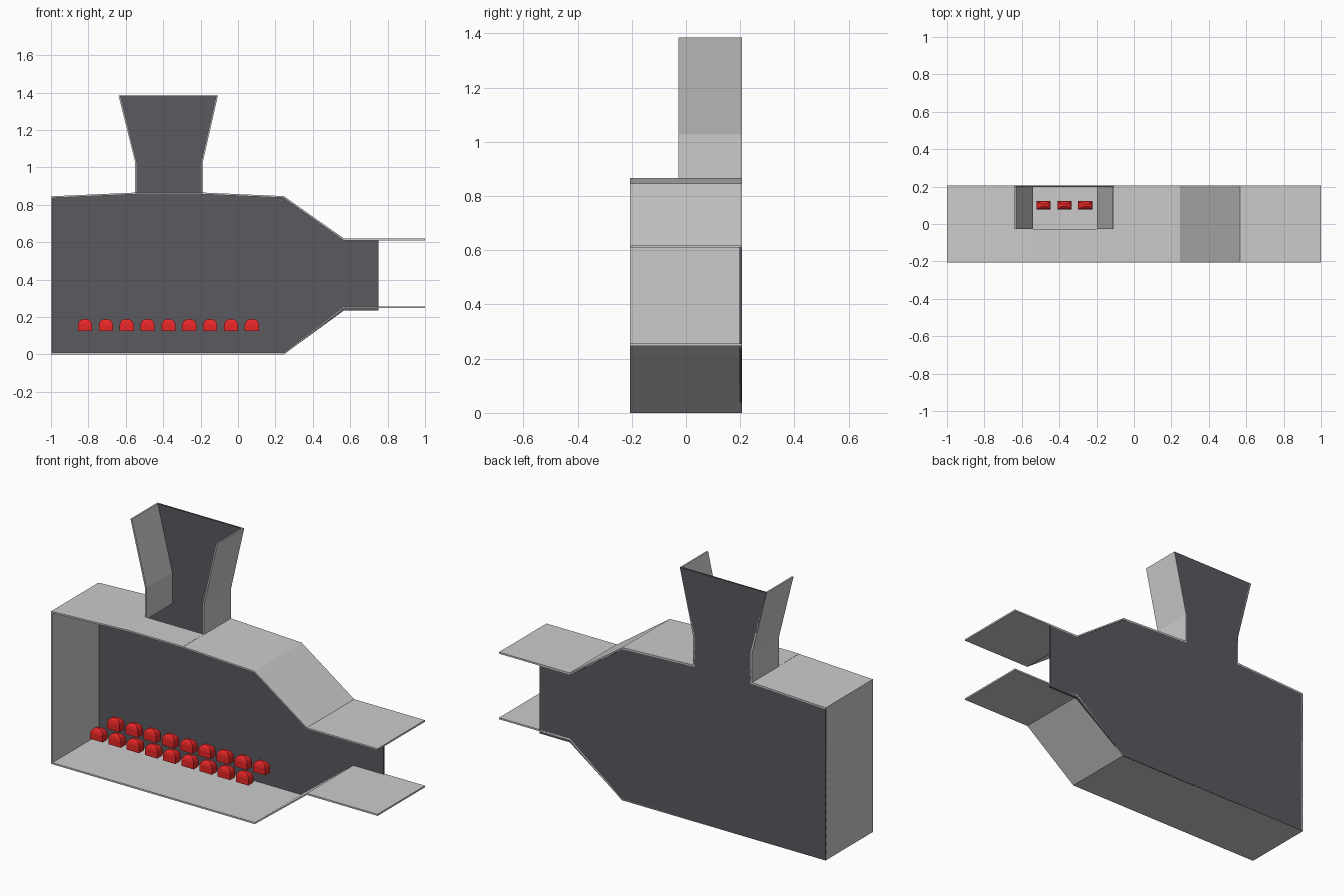
import bpy, bmesh
from mathutils import Vector

if "Cube" in bpy.data.objects:
    bpy.data.objects.remove(bpy.data.objects["Cube"])

Y0, Y1 = -0.207, 0.207   # front and back of the housing
HY = -0.028              # front edge of the hopper
T = 0.009                # sheet thickness


def material(name, rgb):
    m = bpy.data.materials.new(name)
    m.diffuse_color = (*rgb, 1)
    m.use_nodes = True
    m.node_tree.nodes["Principled BSDF"].inputs["Base Color"].default_value = m.diffuse_color
    return m


DARK = material("dark_grey", (0.10, 0.10, 0.115))
RED = material("red", (0.80, 0.02, 0.02))


def finish(name, bm, mat=None):
    bmesh.ops.recalc_face_normals(bm, faces=bm.faces)
    me = bpy.data.meshes.new(name)
    bm.to_mesh(me)
    bm.free()
    ob = bpy.data.objects.new(name, me)
    bpy.context.collection.objects.link(ob)
    if mat:
        me.materials.append(mat)
    return ob


def prism(name, outline, y0, y1, mat=None):
    """Extrude an x-z outline from y0 to y1."""
    bm = bmesh.new()
    face = bm.faces.new([bm.verts.new((x, y0, z)) for x, z in outline])
    out = bmesh.ops.extrude_face_region(bm, geom=[face])["geom"]
    verts = [v for v in out if isinstance(v, bmesh.types.BMVert)]
    bmesh.ops.translate(bm, verts=verts, vec=(0, y1 - y0, 0))
    return finish(name, bm, mat)


def sheet(name, path, y0, y1, dx=0, dz=0):
    """Bent sheet: an x-z path thickened by a shift of (dx, dz)."""
    back = [(x + dx, z + dz) for x, z in reversed(path)]
    return prism(name, path + back, y0, y1)


# Back panel: one sheet behind the chamber, outlet and hopper
prism("back_panel", [(-1, 0), (0.245, 0), (0.567, 0.235), (0.752, 0.235),
                     (0.752, 0.61), (0.565, 0.61), (0.243, 0.837),
                     (-0.19, 0.857), (-0.19, 1.028), (-0.107, 1.385),
                     (-0.639, 1.385), (-0.548, 1.028), (-0.548, 0.857),
                     (-1, 0.837)], Y1 - T, Y1, DARK)

# Chamber floor with ramp and outlet lip, and the end wall
sheet("floor", [(-1, 0), (0.248, 0), (0.567, 0.247), (1, 0.247)], Y0, Y1, dz=T)
sheet("end_wall", [(-1, 0), (-1, 0.845)], Y0, Y1, dx=T)

# Roof: sections beside the hopper and a strip in front of its opening
sheet("roof_left", [(-1, 0.845), (-0.548, 0.865)], Y0, Y1, dz=-T)
sheet("roof_right", [(-0.19, 0.865), (0.245, 0.846), (0.567, 0.619), (1, 0.619)],
      Y0, Y1, dz=-T)
sheet("roof_front_strip", [(-0.548, 0.866), (-0.19, 0.866)], Y0, HY, dz=-T)

# Flared hopper side walls
sheet("hopper_left", [(-0.55, 0.855), (-0.55, 1.028), (-0.639, 1.385)], HY, Y1, dx=T)
sheet("hopper_right", [(-0.188, 0.855), (-0.188, 1.028), (-0.107, 1.385)], HY, Y1, dx=-T)


def burner(name, x, y):
    """Small block with a rounded hipped top."""
    bm = bmesh.new()
    rings = []
    for z, s in [(0.125, 1), (0.160, 1), (0.174, 0.86), (0.183, 0.62), (0.188, 0.3)]:
        hx, hy = 0.038 * s, 0.022 * s
        rings.append([bm.verts.new((x + a * hx, y + b * hy, z))
                      for a, b in ((-1, -1), (1, -1), (1, 1), (-1, 1))])
    for lo, hi in zip(rings, rings[1:]):
        for i in range(4):
            j = (i + 1) % 4
            bm.faces.new((lo[i], lo[j], hi[j], hi[i]))
    bm.faces.new(rings[0])
    bm.faces.new(rings[-1])
    return finish(name, bm, RED)


# Two rows of nine red burner blocks
for row, y in (("front", -0.048), ("back", 0.1)):
    for i in range(9):
        burner(f"burner_{row}_{i + 1}", -0.818 + i * 0.1115, y)
